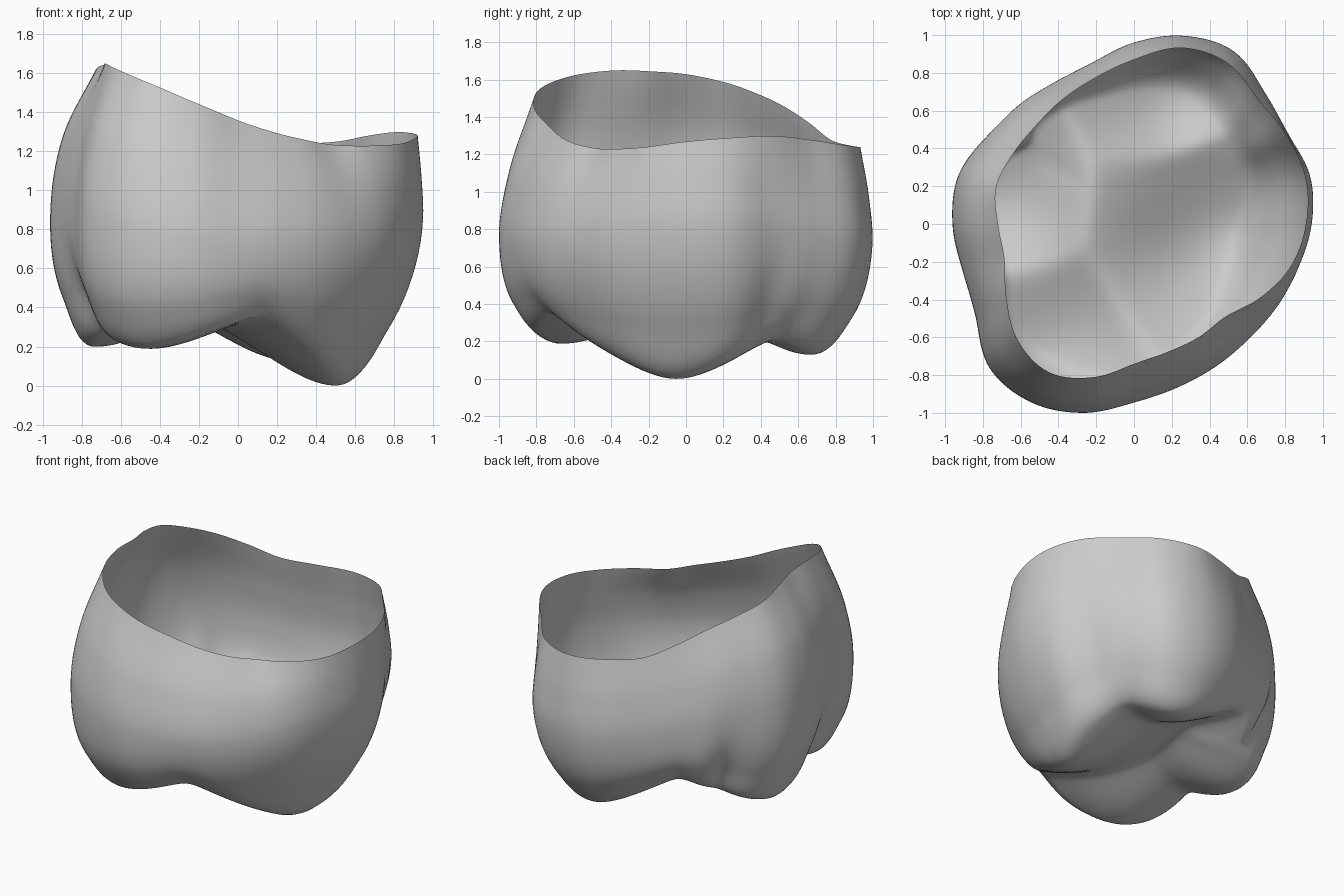
import bpy, bmesh
from math import sin, cos, pi, radians, exp, log, hypot
from mathutils import Vector

cube = bpy.data.objects.get("Cube")
if cube:
    bpy.data.objects.remove(cube, do_unlink=True)

# Outline at the widest level, and the open rim, every 15 degrees from +x
BELLY = [.94, .965, .945, .98, 1.055, 1.03, .96, .88, .86, .88, .91, .96,
         .955, .94, .97, 1.08, 1.09, 1.035, .945, .895, .87, .86, .875, .90]
RIM = [.91, .94, .935, .93, .985, .965, .87, .80, .76, .735, .74, .755,
       .72, .71, .78, .87, .905, .84, .74, .70, .69, .69, .775, .86]
RIM_Z = [1.27, 1.29, 1.3, 1.28, 1.25, 1.24, 1.25, 1.28, 1.37, 1.46, 1.53, 1.59,
         1.63, 1.645, 1.65, 1.62, 1.55, 1.45, 1.36, 1.3, 1.26, 1.235, 1.23, 1.24]
# Cusp crest as a fraction of the belly radius, every 30 degrees
CREST = [.55, .68, .69, .74, .82, .82, .78, .8, .75, .82, .74, .6]
# Cusp tips: x, y, z, slope
CUSPS = [(.5, -.05, 0, .62), (.25, .66, .13, .65), (-.72, .1, .2, .5), (-.45, -.66, .19, .45)]
# Vertical wall grooves: angle, depth, angular half width
GROOVES = [(33, .025, 7), (143, .06, 7), (200, .05, 8)]
COLUMNS, WALL_STEPS, INNER_RINGS = 180, 10, 30


def around(table, angle):
    """Smooth periodic lookup in a table by angle."""
    n = len(table)
    f = angle / (2 * pi) * n
    i = int(f)
    t = f - i
    a, b, c, d = (table[(i + k) % n] for k in (-1, 0, 1, 2))
    return b + .5 * t * (c - a + t * (2*a - 5*b + 4*c - d + t * (3*(b - c) + d - a)))


def flowing(knots):
    """Smooth curve through unevenly spaced knots, leaving out the last span."""
    gaps = [(q - p).length for p, q in zip(knots, knots[1:])]
    slopes = [(q - p) / h for p, q, h in zip(knots, knots[1:], gaps)]
    tangents = [slopes[0]]
    for i in range(1, len(gaps)):
        h, g = gaps[i - 1], gaps[i]
        tangents.append((slopes[i - 1] * g + slopes[i] * h) / (h + g))
    for i in range(len(gaps) - 1):
        for j in range(WALL_STEPS):
            t = j / WALL_STEPS
            blend = t * t * (3 - 2 * t)
            yield (knots[i].lerp(knots[i + 1], blend)
                   + tangents[i] * gaps[i] * t * (1 - t) ** 2
                   - tangents[i + 1] * gaps[i] * t * t * (1 - t))


def biting_height(x, y):
    """Soft minimum of rounded cones, with a raised central hollow."""
    sharp, tip = 40, .2
    total = 0
    for cx, cy, cz, slope in CUSPS:
        d = hypot(x - cx, y - cy)
        total += exp(-sharp * (cz + slope * (hypot(d, tip) - tip)))
    fossa = .06 * exp(-(hypot(x + .08, y - .1) / .32) ** 2)
    return -log(total) / sharp + fossa


def groove(angle, z):
    depth = 0
    for deg, amount, width in GROOVES:
        off = (angle - radians(deg)) / radians(width)
        depth += amount * exp(-off * off) * exp(-((z - .4) / .3) ** 2)
    return depth


def column(angle):
    """Points from the rim down the wall and in to the centre."""
    c, s = cos(angle), sin(angle)
    belly, rim, top = (around(t, angle) for t in (BELLY, RIM, RIM_Z))
    crest = belly * around(CREST, angle)
    low = biting_height(crest * c, crest * s)
    inner = crest * .85
    mid = .82 + .1 * cos(2 * angle) - .06 * c
    fullness = .64 - .08 * c
    knots = [Vector(k) for k in (
        (rim, top),
        (rim + .73 * (belly - rim), mid + .48 * (top - mid)),
        (belly, mid),
        (crest + fullness * (belly - crest), low + .32 * (mid - low)),
        (crest, low),
        (inner, biting_height(inner * c, inner * s)))]
    points = []
    for r, z in flowing(knots):
        r -= groove(angle, z)
        points.append((r * c, r * s, z))
    for j in range(INNER_RINGS):
        left = 1 - j / INNER_RINGS
        r = crest * left
        x, y = r * c, r * s
        pull = groove(angle, low) * left ** 3
        points.append((x - pull * c, y - pull * s, biting_height(x, y)))
    return points


# Crown shell, open at the top
bm = bmesh.new()
grid = [[bm.verts.new(p) for p in column(2 * pi * i / COLUMNS)] for i in range(COLUMNS)]
centre = bm.verts.new((0, 0, biting_height(0, 0)))
for i in range(COLUMNS):
    a, b = grid[i], grid[(i + 1) % COLUMNS]
    for j in range(len(a) - 1):
        bm.faces.new((a[j], a[j + 1], b[j + 1], b[j]))
    bm.faces.new((a[-1], centre, b[-1]))
lowest = min(v.co.z for v in bm.verts)
for v in bm.verts:
    v.co.z -= lowest
for f in bm.faces:
    f.smooth = True
mesh = bpy.data.meshes.new("tooth_crown")
bm.to_mesh(mesh)
bm.free()

# Plain grey material
grey = bpy.data.materials.new("plain grey")
grey.use_nodes = True
colour = (.6, .6, .6, 1)
grey.diffuse_color = colour
grey.node_tree.nodes["Principled BSDF"].inputs["Base Color"].default_value = colour
mesh.materials.append(grey)
crown = bpy.data.objects.new("tooth_crown", mesh)
bpy.context.collection.objects.link(crown)
